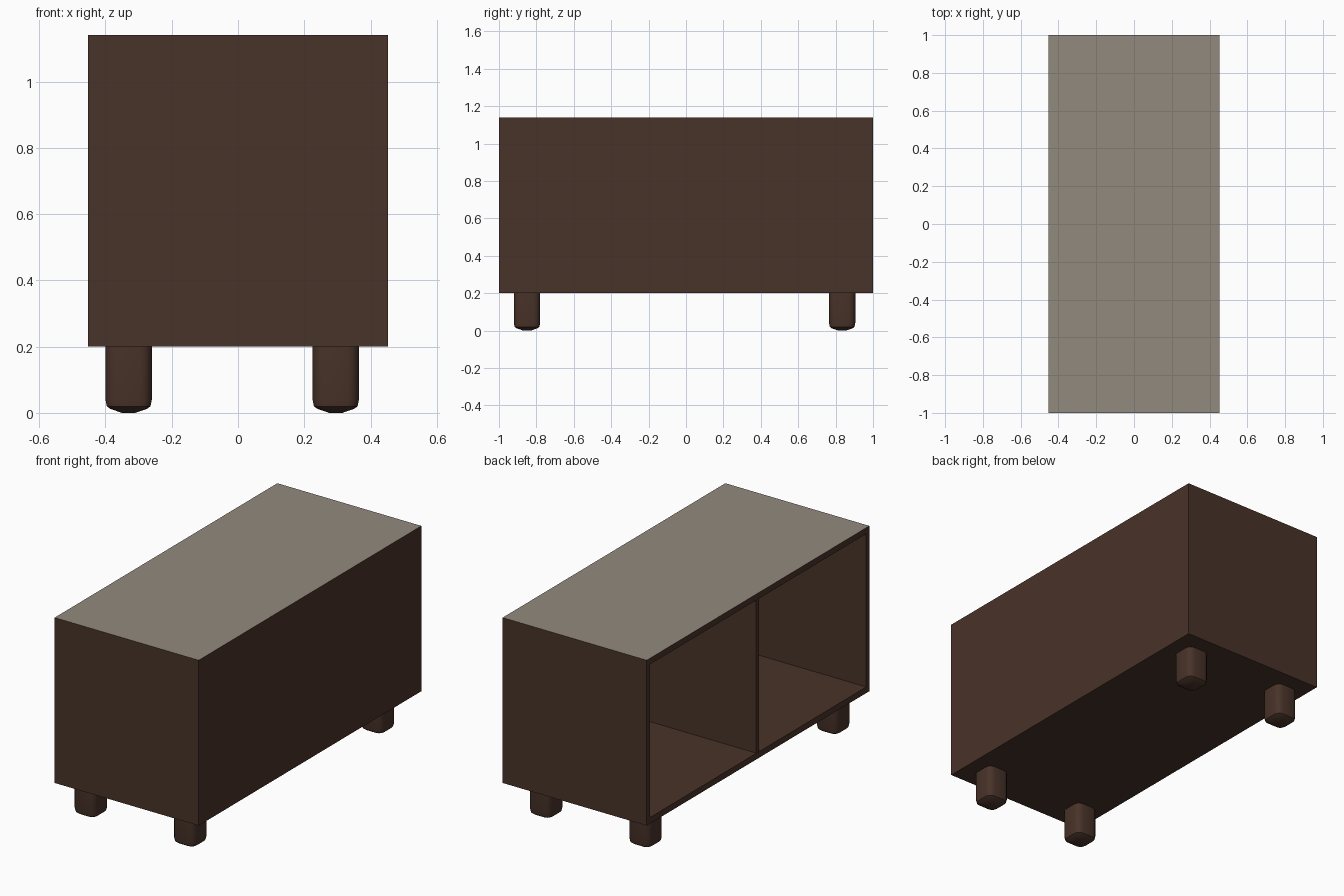
import bpy, bmesh, math

if "Cube" in bpy.data.objects:
    bpy.data.objects.remove(bpy.data.objects["Cube"])

def material(name, rgb):
    m = bpy.data.materials.new(name)
    m.diffuse_color = (*rgb, 1)
    m.use_nodes = True
    m.node_tree.nodes["Principled BSDF"].inputs["Base Color"].default_value = m.diffuse_color
    return m

wood = material("dark_brown_wood", (0.066, 0.033, 0.022))
stone = material("warm_grey_top", (0.29, 0.255, 0.205))

X0, X1, Y, Z0, Z1 = -0.453, 0.453, 1.0, 0.2, 1.14
T = 0.035   # top and bottom thickness
S = 0.028   # end, back and divider thickness

def finish(name, bm, mats):
    bmesh.ops.recalc_face_normals(bm, faces=bm.faces)
    me = bpy.data.meshes.new(name)
    bm.to_mesh(me)
    bm.free()
    ob = bpy.data.objects.new(name, me)
    bpy.context.collection.objects.link(ob)
    for m in mats:
        me.materials.append(m)
    return ob

def board(name, x, y, z, mats=(wood,)):
    bm = bmesh.new()
    bmesh.ops.create_cube(bm, size=1)
    for v in bm.verts:
        v.co = [r[0] if c < 0 else r[1] for c, r in zip(v.co, (x, y, z))]
    if len(mats) > 1:   # second colour on the upward face
        bm.normal_update()
        for f in bm.faces:
            f.material_index = int(f.normal.z > 0.9)
    return finish(name, bm, mats)

# Cabinet: open towards -x, closed at +x, two compartments
board("top_panel", (X0, X1), (-Y, Y), (Z1 - T, Z1), (wood, stone))
board("bottom_panel", (X0, X1), (-Y, Y), (Z0, Z0 + T))
inner = (Z0 + T, Z1 - T)
board("front_end_panel", (X0, X1), (-Y, -Y + S), inner)
board("back_end_panel", (X0, X1), (Y - S, Y), inner)
board("closed_side_panel", (X1 - S, X1), (-Y + S, Y - S), inner)
board("divider", (X0 + 0.003, X1 - S), (-S / 2, S / 2), inner)

# Legs: rounded-square posts with a softly rounded foot
def leg(name, cx, cy):
    bm = bmesh.new()
    rings = []
    for half, z in ((0.02, 0.0), (0.055, 0.012), (0.066, 0.02), (0.07, 0.04), (0.07, Z0)):
        r = half * 0.5
        ring = []
        for q in range(4):
            for k in range(4):
                a = math.radians(q * 90 + k * 30)
                mx = math.copysign(half - r, math.cos(math.radians(q * 90 + 45)))
                my = math.copysign(half - r, math.sin(math.radians(q * 90 + 45)))
                ring.append(bm.verts.new((cx + mx + r * math.cos(a),
                                          cy + my + r * math.sin(a), z)))
        rings.append(ring)
    n = len(rings[0])
    for a, b in zip(rings, rings[1:]):
        for i in range(n):
            j = (i + 1) % n
            bm.faces.new((a[i], a[j], b[j], b[i]))
    bm.faces.new(rings[0])
    bm.faces.new(rings[-1])
    ob = finish(name, bm, (wood,))
    bpy.ops.object.select_all(action='DESELECT')
    ob.select_set(True)
    bpy.context.view_layer.objects.active = ob
    bpy.ops.object.shade_smooth_by_angle(angle=math.radians(40))

for yn, cy in (("front", -0.85), ("back", 0.835)):
    for xn, cx in (("left", -0.33), ("right", 0.295)):
        leg(f"{yn}_{xn}_leg", cx, cy)
